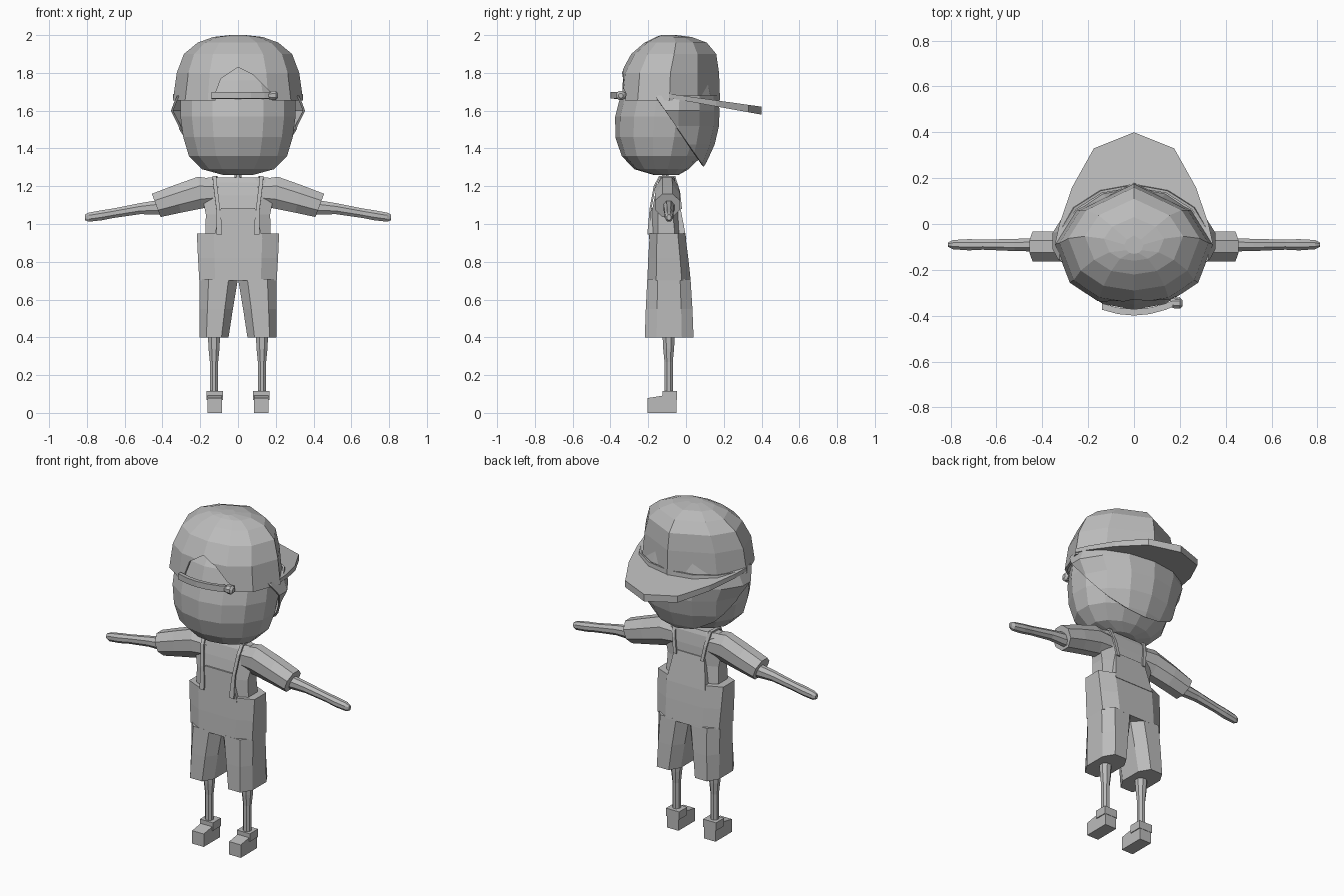
import bpy, bmesh, math
from mathutils import Vector

if "Cube" in bpy.data.objects:
    bpy.data.objects.remove(bpy.data.objects["Cube"])

grey = bpy.data.materials.new("plain grey")
grey.diffuse_color = (0.5, 0.5, 0.5, 1)
grey.use_nodes = True
grey.node_tree.nodes["Principled BSDF"].inputs["Base Color"].default_value = grey.diffuse_color


def loft(name, rings, caps=(True, True)):
    """Skin a list of equal-length point rings."""
    bm = bmesh.new()
    rows = [[bm.verts.new(p) for p in r] for r in rings]
    n = len(rows[0])
    for a, b in zip(rows, rows[1:]):
        for i in range(n):
            j = (i + 1) % n
            bm.faces.new((a[i], a[j], b[j], b[i]))
    if caps[0]:
        bm.faces.new(rows[0][::-1])
    if caps[1]:
        bm.faces.new(rows[-1])
    bmesh.ops.recalc_face_normals(bm, faces=bm.faces)
    me = bpy.data.meshes.new(name)
    bm.to_mesh(me)
    bm.free()
    me.materials.append(grey)
    ob = bpy.data.objects.new(name, me)
    bpy.context.collection.objects.link(ob)
    return ob


def oval(z, x0, x1, y0, y1, n=8, power=1.0):
    """Horizontal ring inside a box; power < 1 makes it squarer."""
    pts = []
    for i in range(n):
        t = 2 * math.pi * (i + 0.5) / n
        c, s = math.cos(t), math.sin(t)
        c, s = (math.copysign(abs(v) ** power, v) for v in (c, s))
        k = max(abs(math.cos(math.pi / n)) ** power, 1e-6)
        pts.append(((x0 + x1) / 2 + (x1 - x0) / 2 * c / k,
                    (y0 + y1) / 2 + (y1 - y0) / 2 * s / k, z))
    return pts


def side_ring(x, z0, z1, y0, y1, tilt=0.0, n=8):
    """Ring facing along x, leaning by tilt from bottom to top."""
    pts = []
    for _, (a, b, _z) in enumerate(oval(0, -1, 1, -1, 1, n)):
        pts.append((x + tilt * b, (y0 + y1) / 2 + (y1 - y0) / 2 * a,
                    (z0 + z1) / 2 + (z1 - z0) / 2 * b))
    return pts


def box_ring(z, x0, x1, y0, y1):
    return [(x0, y0, z), (x1, y0, z), (x1, y1, z), (x0, y1, z)]


def flip(rings, s):
    return [[(s * x, y, z) for x, y, z in r] for r in rings]


def apply(ob, kind, **settings):
    m = ob.modifiers.new(kind, kind)
    for k, v in settings.items():
        setattr(m, k, v)
    bpy.context.view_layer.objects.active = ob
    bpy.ops.object.modifier_apply(modifier=m.name)


# Head
loft("head", [oval(z, -w, w, a, b, 14) for z, w, a, b in (
    (1.26, .08, -.17, -.04), (1.29, .19, -.27, .01), (1.36, .26, -.335, .08),
    (1.46, .29, -.368, .13), (1.57, .305, -.368, .15), (1.66, .305, -.345, .15),
    (1.76, .27, -.315, .13), (1.86, .2, -.25, .08), (1.91, .08, -.16, 0))])

# Hair shell, cut along a slanting line from temple to nape
hair = loft("hair", [oval(z, -w, w, a, b, 14) for z, w, a, b in (
    (1.27, .15, -.25, .07), (1.33, .25, -.3, .105), (1.42, .295, -.36, .145),
    (1.52, .315, -.37, .168), (1.60, .355, -.37, .17), (1.68, .325, -.35, .165))],
    (False, False))
bm = bmesh.new()
bm.from_mesh(hair.data)
bmesh.ops.bisect_plane(bm, geom=bm.verts[:] + bm.edges[:] + bm.faces[:],
                       plane_co=Vector((0, -.11, 1.6)),
                       plane_no=Vector((0, -.29, -.20)), clear_outer=True)
bm.to_mesh(hair.data)
bm.free()
apply(hair, "SOLIDIFY", thickness=.012, offset=-1)

# Cap crown with an arched opening in front
half = [(.25, .06), (.345, -.09), (.28, -.26), (.16, -.34)]
outline = [(0, .18)] + half + [(0, -.365)] + [(-x, y) for x, y in half[::-1]]


def cap_ring(z, s, y0, y1):
    return [(x * s, y0 + (y + .365) / .545 * (y1 - y0), z) for x, y in outline]


cap = loft("cap", [cap_ring(*r) for r in (
    (1.655, 1, -.36, .18), (1.8, .94, -.345, .175), (1.9, .83, -.29, .16),
    (1.96, .62, -.22, .11), (1.99, .38, -.16, .03), (2.0, .12, -.13, -.05))],
    (False, True))
apply(cap, "SOLIDIFY", thickness=.014, offset=-1)
arch = [(-.12, 1.6), (-.12, 1.69), (-.09, 1.77), (0, 1.83), (.08, 1.79),
        (.14, 1.73), (.18, 1.69), (.18, 1.6)]
cutter = loft("arch_cutter", [[(x, y, z) for x, z in arch] for y in (-.6, -.22)])
apply(cap, "BOOLEAN", object=cutter, operation="DIFFERENCE", solver="EXACT")
bpy.data.objects.remove(cutter)

# Cap strap across the opening
loft("cap_strap", [[(x, -.385 + 1.3 * x * x + dy, z) for dy, z in (
    (-.014, 1.665), (.014, 1.662), (.014, 1.697), (-.014, 1.7))]
    for x in (-.14, -.07, 0, .07, .14, .2)])
loft("strap_knob", [side_ring(x, 1.68 - h, 1.68 + h, -.345 - h, -.345 + h)
                    for x, h in ((.16, .018), (.18, .024), (.2, .024), (.212, .012))])

# Brim, pointing backward and drooping
brim = [(.345, -.09), (.325, .0), (.27, .16), (.175, .33), (0, .4)]
brim += [(-x, y) for x, y in brim[-2::-1]]
inner = [(-.25, -.06), (.25, -.06)]
loft("brim", [[(x, y, z - .14 * y - d * (y + .1)) for x, y in brim + inner]
              for z, d in ((1.655, .04), (1.677, 0))])

# Neck
loft("neck", [oval(z, -r, r, -.11 - r, -.11 + r) for z, r in (
    (1.18, .03), (1.24, .018), (1.28, .018))])

# Shirt body
loft("shirt", [oval(z, -w, w, a, b, 8, .7) for z, w, a, b in (
    (.9, .175, -.188, -.015), (1.05, .17, -.183, -.035), (1.15, .19, -.165, -.04),
    (1.22, .2, -.148, -.05), (1.245, .16, -.135, -.06))])

# Overalls: waist and bib
loft("overalls_waist", [oval(z, -w, w, a, b, 8, .6) for z, w, a, b in (
    (.7, .205, -.205, .025), (.82, .212, -.2, .012), (.95, .218, -.192, -.005))])
loft("bib", [box_ring(.92, -.13, .13, -.196, -.17), box_ring(1.085, -.09, .09, -.186, -.15)])
loft("back_panel", [box_ring(.92, -.13, .13, -.05, .002),
                    box_ring(1.1, -.1, .1, -.06, -.032)])

for s, side in ((1, "right"), (-1, "left")):
    # Trouser legs
    loft(side + "_trouser_leg", flip([oval(z, a, .205, b, c, 8, .75) for z, a, b, c in (
        (.4, .05, -.218, .04), (.55, .027, -.213, .034), (.71, .0, -.205, .024))], s))
    # Straps over the shoulder, ending in hanging tabs
    path = [(.1, -.2, .945), (.1, -.195, 1.0), (.105, -.188, 1.08), (.12, -.166, 1.2),
            (.125, -.14, 1.25), (.12, -.06, 1.25), (.105, -.036, 1.17), (.09, -.026, 1.08)]
    strap = []
    for i, (x, y, z) in enumerate(path):
        t = Vector(path[min(i + 1, 7)]) - Vector(path[max(i - 1, 0)])
        n = Vector((1, 0, 0)).cross(t).normalized() * .005
        w = .014 if i < 2 else .01
        strap.append([(x + a * w, y + b * n.y, z + b * n.z)
                      for a, b in ((-1, -1), (1, -1), (1, 1), (-1, 1))])
    loft(side + "_strap", flip(strap, s))
    # Sleeve
    loft(side + "_sleeve", flip([side_ring(*r) for r in (
        (.1, 1.1, 1.235, -.155, -.045), (.2, 1.083, 1.25, -.16, -.04, .012),
        (.32, 1.06, 1.205, -.163, -.033, .018), (.433, 1.037, 1.16, -.163, -.033, .023))], s))
    # Arm and hand
    loft(side + "_arm", flip([side_ring(*r) for r in (
        (.4, 1.05, 1.13, -.12, -.06), (.52, 1.052, 1.11, -.118, -.065),
        (.66, 1.032, 1.082, -.112, -.068), (.72, 1.02, 1.073, -.115, -.066),
        (.79, 1.012, 1.06, -.11, -.07), (.81, 1.02, 1.05, -.1, -.08))], s))
    # Leg
    loft(side + "_leg", flip([oval(z, .127 - r, .127 + r, -.092 - r, -.092 + r) for z, r in (
        (.08, .022), (.27, .022), (.34, .029), (.45, .034))], s))
    # Shoe: sole, sloping toe and ankle cuff
    shoe = [[(x, y, z) for y, z in ((-.205, 0), (-.05, 0), (-.05, .1), (-.12, .092), (-.205, .078))]
            for x in (.085, .162)]
    loft(side + "_shoe", flip(shoe, s))
    loft(side + "_shoe_cuff", flip([box_ring(z, .08, .167, -.125, -.048)
                                    for z in (.068, .116)], s))
